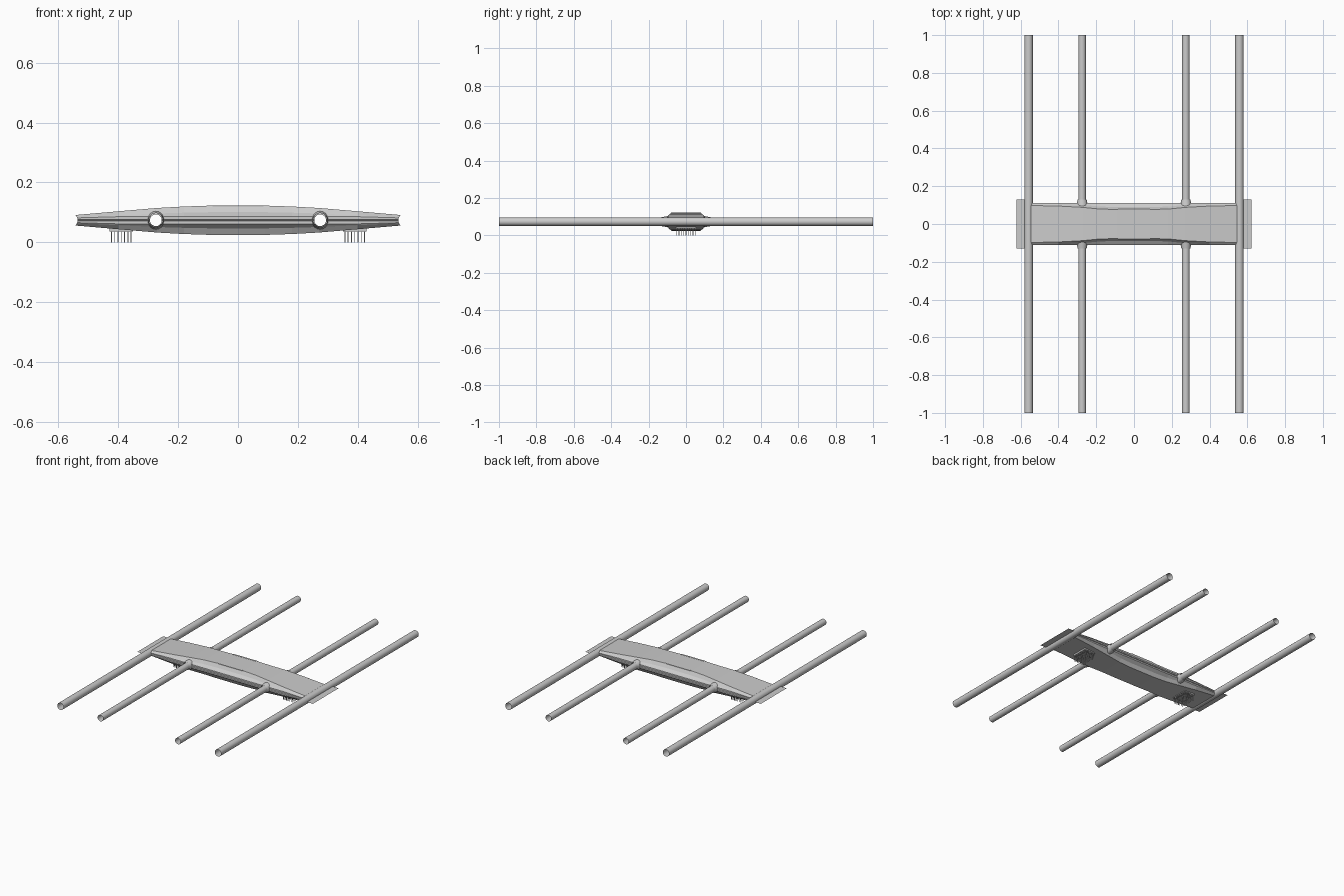
import bpy, bmesh, math
from mathutils import Matrix

if "Cube" in bpy.data.objects:
    bpy.data.objects.remove(bpy.data.objects["Cube"])

ZC = 0.0735  # height of the rod axes


def make(name, bm, smooth=False):
    bmesh.ops.recalc_face_normals(bm, faces=bm.faces)
    me = bpy.data.meshes.new(name)
    bm.to_mesh(me)
    bm.free()
    ob = bpy.data.objects.new(name, me)
    bpy.context.collection.objects.link(ob)
    if smooth:
        bpy.ops.object.select_all(action='DESELECT')
        ob.select_set(True)
        bpy.context.view_layer.objects.active = ob
        bpy.ops.object.shade_smooth_by_angle(angle=math.radians(40))
    return ob


def tube(name, x, y0, y1, r0, r1, caps=False, smooth=True):
    bm = bmesh.new()
    bmesh.ops.create_cone(bm, cap_ends=caps, segments=20, radius1=r0, radius2=r1, depth=abs(y1 - y0))
    s = -1 if y1 > y0 else 1
    bmesh.ops.transform(bm, verts=bm.verts, matrix=Matrix.Translation((x, (y0 + y1) / 2, ZC))
                        @ Matrix.Rotation(s * math.pi / 2, 4, 'X'))
    return make(name, bm, smooth)


def add_box(bm, loc, size):
    bmesh.ops.create_cube(bm, size=1, matrix=Matrix.Translation(loc) @ Matrix.Diagonal((*size, 1)))


# Hull: lofted bevelled cross-sections (x, half top width, half height)
stations = [(0.55, .098, .017), (0.40, .095, .030), (0.27, .088, .041),
            (0.18, .079, .046), (0.09, .077, .049)]
stations = [(-x, w, h) for x, w, h in stations] + stations[::-1]
bm = bmesh.new()
rings = []
for x, w, h in stations:
    q = [(w, h), (w + .013, h * .55), (.112, min(.012, h * .45)), (.112, .003), (.106, 0)]
    right = q + [(y, -z) for y, z in q[-2::-1]]
    loop = right + [(-y, z) for y, z in right[::-1]]
    rings.append([bm.verts.new((x, y, ZC + z)) for y, z in loop])
for a, b in zip(rings, rings[1:]):
    for i in range(len(a)):
        j = (i + 1) % len(a)
        bm.faces.new((a[i], a[j], b[j], b[i]))
bm.faces.new(rings[0])
bm.faces.new(rings[-1])
hull = make("hull", bm)

for side, s in (("left", -1), ("right", 1)):
    # Open rods running through the hull, with matching bores
    for kind, x, r in (("outer", .558, .0225), ("inner", .2745, .020)):
        tube(f"{side}_{kind}_rod", s * x, -1, 1, r, r)
        cutter = tube(f"{side}_{kind}_bore_cutter", s * x, -.3, .3, r - .0003, r - .0003, True, False)
        cutter.hide_render = True
        cutter.hide_viewport = True
        mod = hull.modifiers.new(f"{side}_{kind}_bore", 'BOOLEAN')
        mod.object = cutter
        mod.operation = 'DIFFERENCE'
        mod.solver = 'EXACT'

    # Flared collars where the inner rods leave the hull
    for end, e in (("front", -1), ("back", 1)):
        tube(f"{side}_{end}_collar", s * .2745, e * .092, e * .13, .031, .024)

    # Thin end sheet
    bm = bmesh.new()
    bm.faces.new([bm.verts.new((s * x, y, ZC)) for x, y in
                  ((.54, -.131), (.622, -.131), (.622, .131), (.54, .131))])
    make(f"{side}_end_sheet", bm)

    # Pin pad: base plate with two square rings of contact pins
    bm = bmesh.new()
    add_box(bm, (s * .39, 0, .041), (.078, .108, .010))
    n, m = 7, 9
    for i in range(n):
        for j in range(m):
            if min(i, j, n - 1 - i, m - 1 - j) in (0, 2):
                add_box(bm, (s * (.357 + .011 * i), -.05 + .0125 * j, .02), (.003, .003, .04))
    make(f"{side}_pin_pad", bm)

# Shallow edge strips on the top of the hull
for end, e in (("front", -1), ("back", 1)):
    bm = bmesh.new()
    add_box(bm, (0, e * .075, ZC + .047), (.17, .010, .006))
    make(f"{end}_edge_strip", bm)
